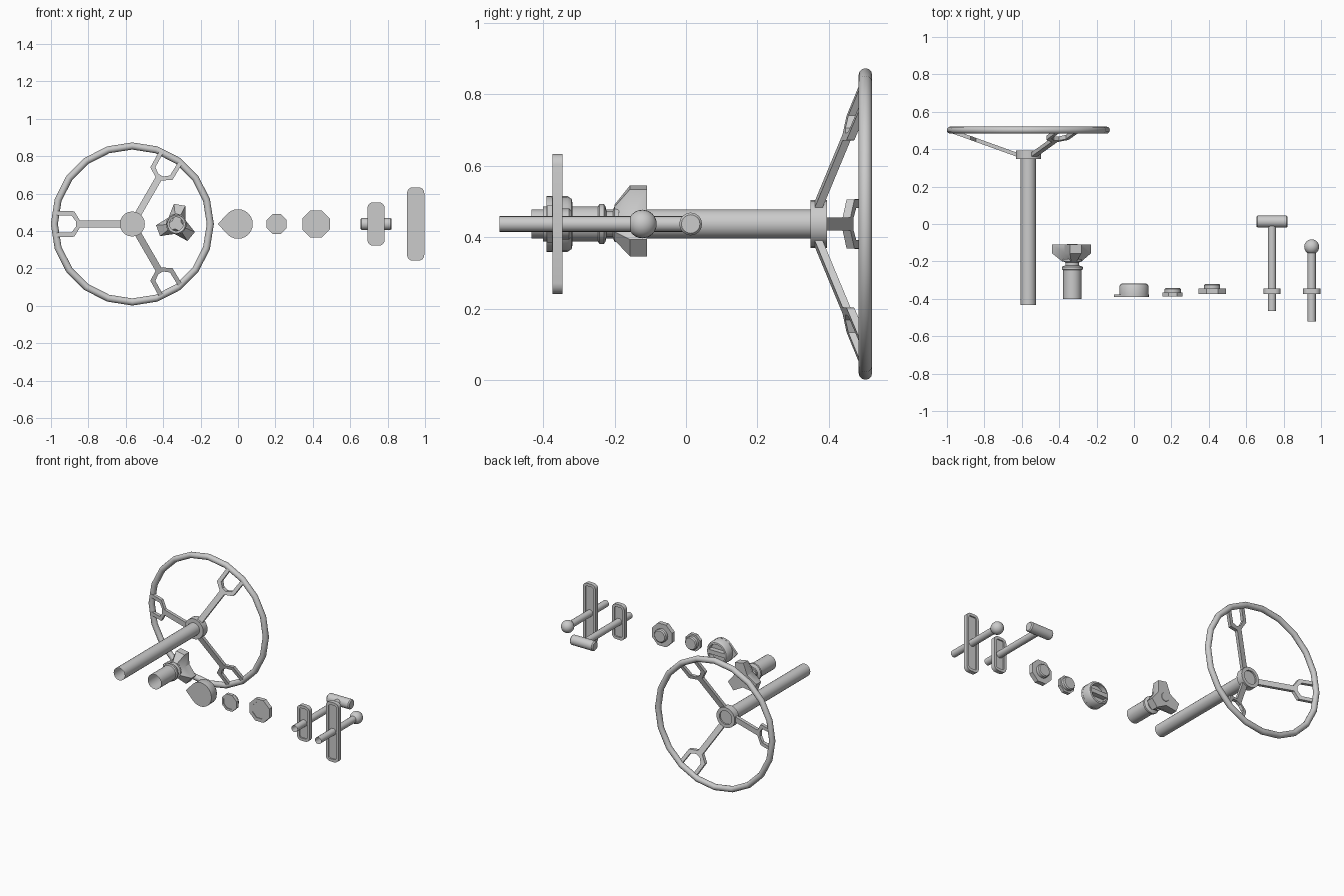
import bpy, bmesh
from math import sin, cos, pi, radians
from mathutils import Vector

if "Cube" in bpy.data.objects:
    bpy.data.objects.remove(bpy.data.objects["Cube"])

Z = 0.437  # shared axis height of every part


def finish(name, bm, angle=35):
    bmesh.ops.remove_doubles(bm, verts=bm.verts, dist=1e-5)
    bmesh.ops.recalc_face_normals(bm, faces=bm.faces)
    me = bpy.data.meshes.new(name)
    bm.to_mesh(me)
    bm.free()
    ob = bpy.data.objects.new(name, me)
    bpy.context.collection.objects.link(ob)
    bpy.ops.object.select_all(action='DESELECT')
    ob.select_set(True)
    bpy.context.view_layer.objects.active = ob
    bpy.ops.object.shade_smooth_by_angle(angle=radians(angle))
    return ob


def lathe(name, x, profile, n=20, phase=0.0):
    """Turn (radius, y) points round an axis parallel to y."""
    bm = bmesh.new()
    rings = [[bm.verts.new((x + r * cos(phase + 2 * pi * i / n), y,
                            Z + r * sin(phase + 2 * pi * i / n)))
              for i in range(n)] for r, y in profile]
    for a, b in zip(rings, rings[1:]):
        for i in range(n):
            j = (i + 1) % n
            bm.faces.new((a[i], a[j], b[j], b[i]))
    return finish(name, bm)


def loft(name, x, outline, levels, recess=None):
    """Stack an (x, z) outline at (y, scale) levels, capped; optional recessed ends."""
    bm = bmesh.new()
    rings = [[bm.verts.new((x + px * s, y, Z + pz * s)) for px, pz in outline]
             for y, s in levels]
    n = len(outline)
    for a, b in zip(rings, rings[1:]):
        for i in range(n):
            j = (i + 1) % n
            bm.faces.new((a[i], a[j], b[j], b[i]))
    caps = [bm.faces.new(rings[0]), bm.faces.new(rings[-1])]
    bmesh.ops.recalc_face_normals(bm, faces=bm.faces)
    if recess:
        width, depth = recess
        for f in caps:
            bmesh.ops.inset_region(bm, faces=[f], thickness=width)
            push = -f.normal * depth
            face = bmesh.ops.extrude_discrete_faces(bm, faces=[f])['faces'][0]
            bmesh.ops.translate(bm, verts=face.verts, vec=push)
    return finish(name, bm)


# --- Steering wheel -------------------------------------------------------
WX = -0.565
bm = bmesh.new()
R, r, n, m = 0.417, 0.019, 20, 12
ring = [[bm.verts.new((WX + (R + r * cos(2 * pi * k / m)) * cos(2 * pi * i / n),
                       0.502 + r * sin(2 * pi * k / m),
                       Z + (R + r * cos(2 * pi * k / m)) * sin(2 * pi * i / n)))
         for k in range(m)] for i in range(n)]
for i in range(n):
    for k in range(m):
        a, b, l = ring[i], ring[(i + 1) % n], (k + 1) % m
        bm.faces.new((a[k], b[k], b[l], a[l]))
finish("wheel_rim", bm)

lathe("wheel_hub", WX, [(0, 0.348), (0.067, 0.348), (0.067, 0.394),
                        (0.045, 0.394), (0.045, 0.384), (0, 0.384)])
lathe("steering_column", WX, [(0.041, -0.432), (0.041, 0.36)])

# forked spokes, dished from hub to rim
half = [(0.055, 0.018), (0.28, 0.018), (0.31, 0.068), (0.408, 0.07),
        (0.408, 0.047), (0.325, 0.045), (0.302, 0.015)]
fork = half + [(a, -b) for a, b in reversed(half)]
for k, deg in enumerate((60, 180, 300)):
    c, s = cos(radians(deg)), sin(radians(deg))
    bm = bmesh.new()
    layers = [[bm.verts.new((WX + a * c - b * s, 0.372 + 0.36 * (a - 0.065) + dy,
                             Z + a * s + b * c)) for a, b in fork]
              for dy in (-0.011, 0.011)]
    bm.faces.new(layers[0])
    bm.faces.new(layers[1])
    for i in range(len(fork)):
        j = (i + 1) % len(fork)
        bm.faces.new((layers[0][i], layers[0][j], layers[1][j], layers[1][i]))
    finish(f"wheel_spoke_{k + 1}", bm, 20)

# --- Three-lobed turn handle ----------------------------------------------
HX = -0.33
lathe("handle_socket", HX, [(0.049, -0.4), (0.049, -0.247), (0.056, -0.242),
                            (0.056, -0.23), (0.05, -0.226), (0.037, -0.222),
                            (0.037, -0.205), (0.05, -0.2), (0.05, -0.188)])
lobes = []
for deg in (80, 200, 320):
    a = radians(deg)
    for d, w in ((0.104, -0.031), (0.104, 0.031)):
        lobes.append((d * cos(a) - w * sin(a), d * sin(a) + w * cos(a)))
    lobes.append((0.054 * cos(a + pi / 3), 0.054 * sin(a + pi / 3)))
loft("handle_grip", HX, lobes, [(-0.2, 0.5), (-0.157, 1), (-0.109, 1)])
lathe("handle_cap", HX, [(0.03, -0.112), (0.027, -0.106), (0, -0.106)], 12)

# --- Pointer dial ---------------------------------------------------------
DX = 0.0
arc = [radians(-135 + 270 * i / 18) for i in range(19)]
loft("dial_pointer", DX, [(0.079 * cos(a), 0.079 * sin(a)) for a in arc] + [(-0.108, 0)],
     [(-0.39, 1), (-0.376, 1)])
lathe("dial_body", DX, [(0.078, -0.377), (0.078, -0.332), (0.07, -0.32),
                        (0.06, -0.318), (0.06, -0.35), (0, -0.35)], 24)
loft("dial_grip_bar", DX, [(-0.062, -0.014), (0.062, -0.014), (0.062, 0.014), (-0.062, 0.014)],
     [(-0.355, 1), (-0.318, 1)])

# --- Two push buttons with octagonal collars ------------------------------
for tag, x, ro, rc, ri, y0, y1, y2 in (
        ("small", 0.207, 0.058, 0.043, 0.043, -0.388, -0.366, -0.341),
        ("large", 0.418, 0.079, 0.043, 0.055, -0.375, -0.346, -0.321)):
    lathe(f"{tag}_button_collar", x, [(0, y0 + 0.004), (ri, y0 + 0.004), (ri, y0), (ro, y0),
                                      (ro, y1), (0, y1)], 8, pi / 8)
    lathe(f"{tag}_button_cap", x, [(rc, y1 - 0.005), (rc, y2 - 0.006),
                                   (rc - 0.006, y2), (0, y2)], 16)


# --- Levers in slotted plates ---------------------------------------------
def rounded(hw, hh, rad, steps=4):
    pts = []
    for q, (sx, sz) in enumerate(((1, 1), (-1, 1), (-1, -1), (1, -1))):
        for i in range(steps + 1):
            a = (q + i / steps) * pi / 2
            pts.append((sx * (hw - rad) + rad * cos(a), sz * (hh - rad) + rad * sin(a)))
    return pts


for tag, x, hh, y0, y1 in (("short", 0.738, 0.116, -0.466, 0.005),
                           ("tall", 0.95, 0.196, -0.522, -0.13)):
    loft(f"{tag}_lever_plate", x, rounded(0.046, hh, 0.03),
         [(-0.374, 1), (-0.346, 1)], (0.018, 0.008))
    lathe(f"{tag}_lever_rod", x, [(0.022, y0), (0.022, y1)], 16)

# crossbar handle on the short lever
bar = lathe("short_lever_handle", 0, [(0, -0.084), (0.026, -0.084), (0.032, -0.077),
                                      (0.032, 0.077), (0.026, 0.084), (0, 0.084)], 16)
for v in bar.data.vertices:
    px, py, pz = v.co
    v.co = Vector((0.738 + py, 0.013 - px, pz))

# ball on the tall lever
lathe("tall_lever_ball", 0.95, [(0.04 * sin(pi * i / 12), -0.122 - 0.04 * cos(pi * i / 12))
                                for i in range(13)], 20)
